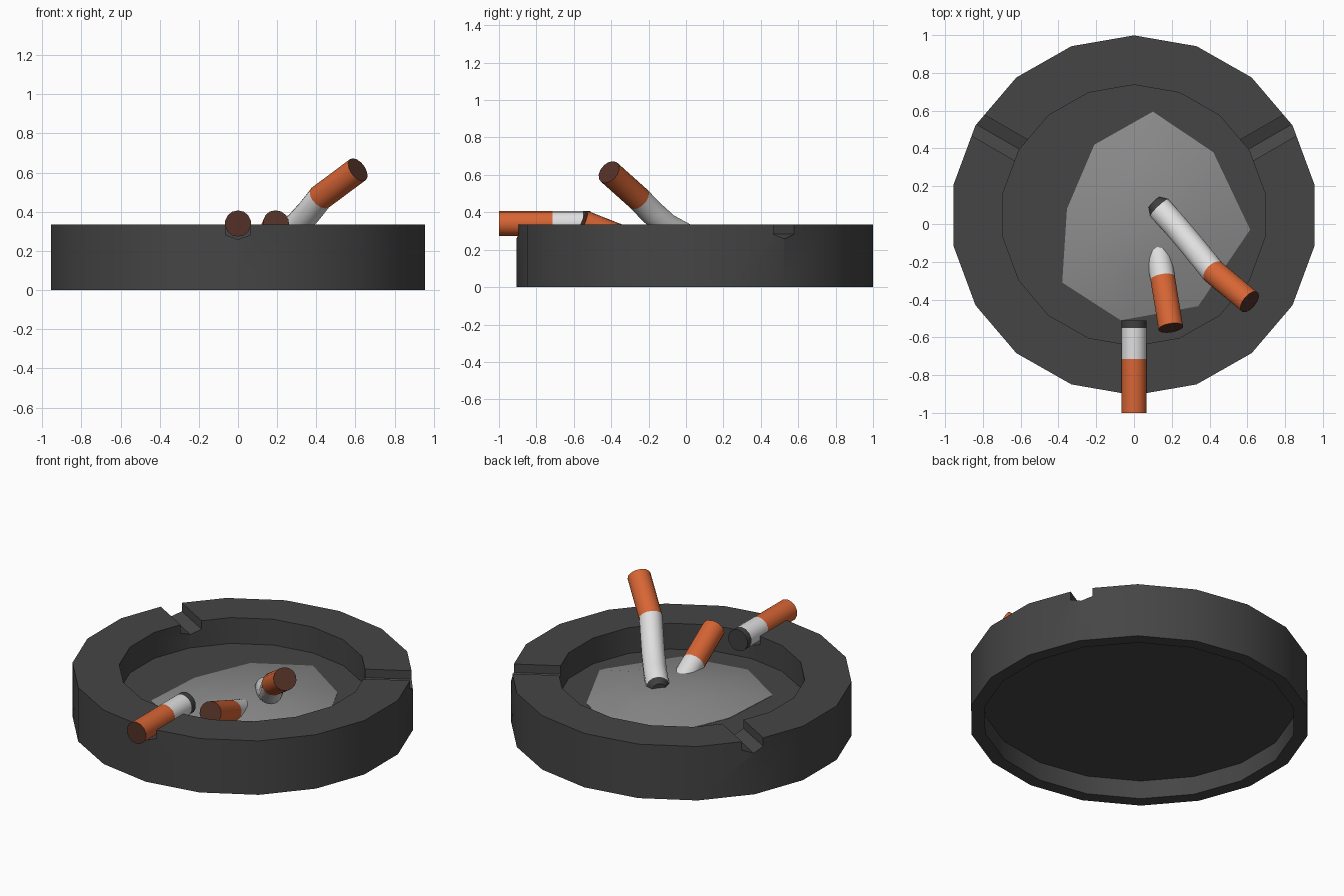
import bpy, bmesh, math
from mathutils import Vector

if "Cube" in bpy.data.objects:
    bpy.data.objects.remove(bpy.data.objects["Cube"])

CY = 0.046  # centre of the tray in y


def material(name, rgb):
    m = bpy.data.materials.new(name)
    m.diffuse_color = (*rgb, 1)
    m.use_nodes = True
    m.node_tree.nodes["Principled BSDF"].inputs["Base Color"].default_value = m.diffuse_color
    return m


TRAY = material("charcoal", (0.06, 0.06, 0.06))
ASH = material("ash grey", (0.26, 0.26, 0.26))
PAPER = material("paper white", (0.74, 0.74, 0.74))
FILTER = material("filter orange", (0.68, 0.13, 0.035))
END = material("filter end brown", (0.085, 0.03, 0.02))
BURNT = material("burnt tip", (0.05, 0.05, 0.05))


def make_object(name, bm, mats, smooth=30):
    bmesh.ops.recalc_face_normals(bm, faces=bm.faces[:])
    me = bpy.data.meshes.new(name)
    bm.to_mesh(me)
    bm.free()
    for m in mats:
        me.materials.append(m)
    ob = bpy.data.objects.new(name, me)
    bpy.context.collection.objects.link(ob)
    if smooth:
        shade(ob, smooth)
    return ob


def activate(ob):
    bpy.ops.object.select_all(action='DESELECT')
    ob.select_set(True)
    bpy.context.view_layer.objects.active = ob


def shade(ob, degrees):
    activate(ob)
    bpy.ops.object.shade_smooth_by_angle(angle=math.radians(degrees))


def bridge(bm, a, b):
    n = len(a)
    return [bm.faces.new((a[i], a[(i + 1) % n], b[(i + 1) % n], b[i])) for i in range(n)]


# tray: 18-sided turned profile with a sunken bowl and a recessed underside
bm = bmesh.new()
profile = [(0.89, 0.115), (0.89, 0), (0.969, 0), (0.969, 0.336), (0.703, 0.336), (0.703, 0.175)]
rings = []
for r, z in profile:
    ring = []
    for k in range(18):
        a = math.radians(90 + 20 * k)
        ring.append(bm.verts.new((r * math.cos(a), CY + 0.983 * r * math.sin(a), z)))
    rings.append(ring)
for a, b in zip(rings, rings[1:]):
    bridge(bm, a, b)
bm.faces.new(rings[0])
bm.faces.new(rings[-1])
tray = make_object("ashtray", bm, [TRAY], 0)

# three V-bottomed rests cut through the rim
bm = bmesh.new()
section = [(-0.065, 0.5), (-0.065, 0.283), (0, 0.258), (0.065, 0.283), (0.065, 0.5)]
for deg in (30, 150, 270):
    a = math.radians(deg)
    along = Vector((math.cos(a), math.sin(a), 0))
    side = Vector((-math.sin(a), math.cos(a), 0))
    ends = [[bm.verts.new(Vector((0, CY, z)) + along * d + side * s) for s, z in section]
            for d in (0.5, 1.2)]
    bridge(bm, *ends)
    for e in ends:
        bm.faces.new(e)
cutter = make_object("rest_cutter", bm, [TRAY], 0)
cutter.hide_render = True
mod = tray.modifiers.new("rests", 'BOOLEAN')
mod.operation = 'DIFFERENCE'
mod.solver = 'EXACT'
mod.object = cutter
activate(tray)
bpy.ops.object.modifier_apply(modifier=mod.name)
bpy.data.objects.remove(cutter)
shade(tray, 30)

# ash heap: irregular low mound
bm = bmesh.new()
outline = [(0.10, 0.595), (0.42, 0.38), (0.615, -0.03), (0.34, -0.435),
           (-0.07, -0.51), (-0.38, -0.31), (-0.355, 0.08), (-0.21, 0.42)]
peak = Vector((0.11, 0.03))
rings = []
for f, z in ((1, 0.17), (1, 0.177), (0.55, 0.237)):
    rings.append([bm.verts.new((*peak.lerp(Vector(p), f), z)) for p in outline])
for a, b in zip(rings, rings[1:]):
    bridge(bm, a, b)
top = bm.verts.new((*peak, 0.262))
for i in range(8):
    bm.faces.new((rings[-1][i], rings[-1][(i + 1) % 8], top))
bm.faces.new(rings[0])
make_object("ash_heap", bm, [ASH], 40)


# cigarettes: tube along a path; stations are (point, radius), kinds colour each stretch
def cigarette(name, stations, kinds, last):
    bm = bmesh.new()
    pts = [Vector(p) for p, r in stations]
    rings = []
    for i, (p, r) in enumerate(stations):
        d = Vector()
        if i > 0:
            d += (pts[i] - pts[i - 1]).normalized()
        if i < len(pts) - 1:
            d += (pts[i + 1] - pts[i]).normalized()
        u = d.cross(Vector((0, 0, 1))).normalized()
        v = u.cross(d).normalized()
        rings.append([bm.verts.new(pts[i] + r * (u * math.cos(t) + v * math.sin(t)))
                      for t in (math.tau * (k + 0.5) / 14 for k in range(14))])
    for a, b, kind in zip(rings, rings[1:], kinds):
        for f in bridge(bm, a, b):
            f.material_index = kind
    bm.faces.new(rings[0]).material_index = 2
    bm.faces.new(rings[-1]).material_index = last
    return make_object(name, bm, [FILTER, PAPER, END, BURNT], 35)


R = 0.067
cigarette("resting_cigarette",
          [((0, y, 0.34), R) for y in (-1.0, -0.715, -0.55, -0.51)], [0, 1, 3], 3)
cigarette("short_stub",
          [((0.195, -0.55, 0.345), R), ((0.152, -0.288, 0.242), R), ((0.125, -0.13, 0.18), R)],
          [0, 1], 3)
cigarette("bent_cigarette",
          [((0.612, -0.412, 0.615), R), ((0.42, -0.252, 0.472), R), ((0.365, -0.185, 0.402), R),
           ((0.30, -0.105, 0.33), R), ((0.22, -0.01, 0.278), R), ((0.135, 0.085, 0.243), R),
           ((0.105, 0.115, 0.24), 0.042)],
          [0, 1, 1, 1, 1, 3], 3)
